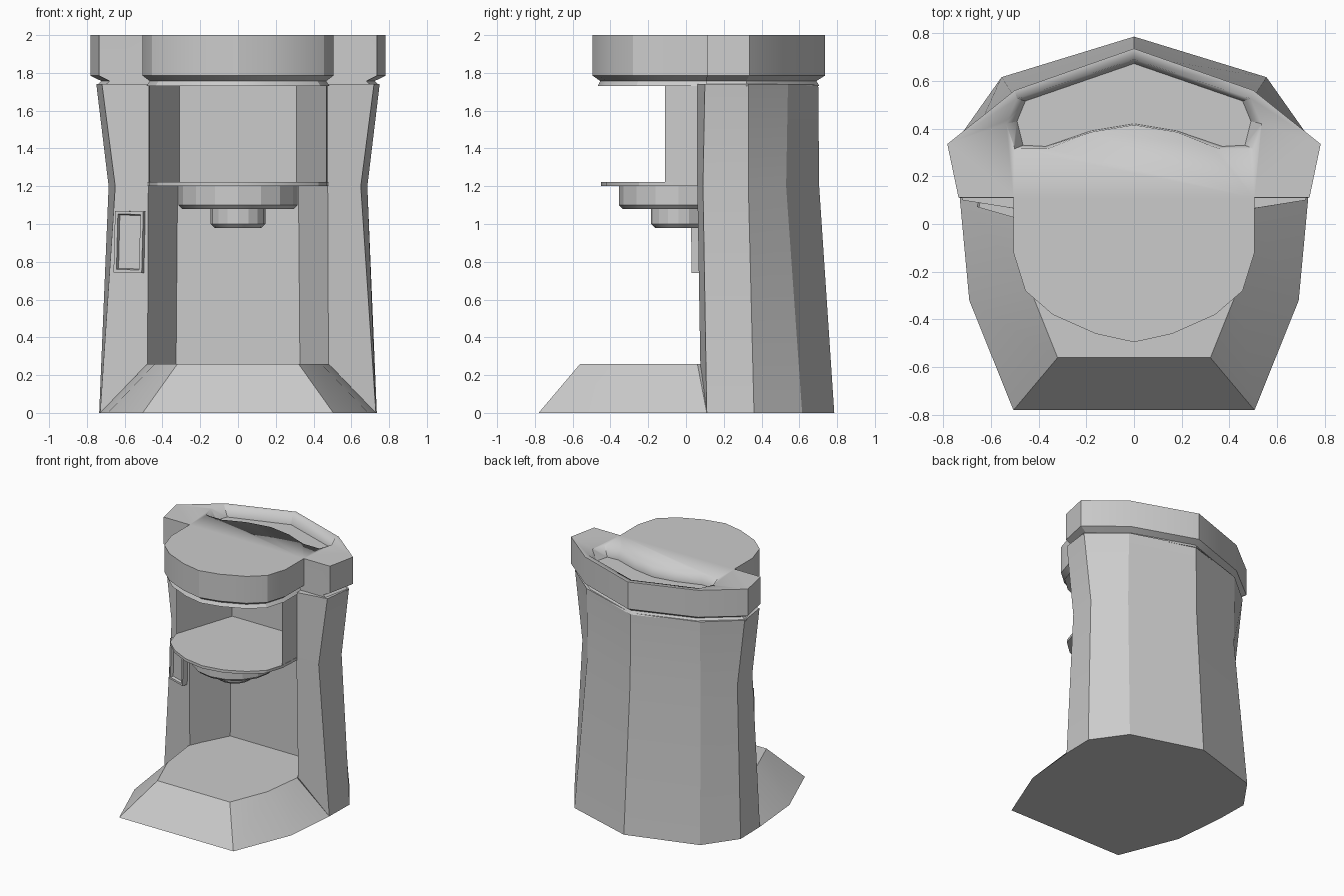
import bpy, bmesh, math
from mathutils import Vector, Matrix

if "Cube" in bpy.data.objects:
    bpy.data.objects.remove(bpy.data.objects["Cube"])


def sym(half):
    """Mirror a right-hand half outline across x = 0 into a closed outline."""
    return half + [(-x, y) for x, y in reversed(half) if abs(x) > 1e-6]


def finish(bm, name, angle=22):
    bmesh.ops.recalc_face_normals(bm, faces=bm.faces)
    me = bpy.data.meshes.new(name)
    bm.to_mesh(me)
    bm.free()
    ob = bpy.data.objects.new(name, me)
    bpy.context.collection.objects.link(ob)
    bpy.ops.object.select_all(action='DESELECT')
    ob.select_set(True)
    bpy.context.view_layer.objects.active = ob
    bpy.ops.object.shade_smooth_by_angle(angle=math.radians(angle))
    return ob


def loft(name, levels):
    """Skin a list of (z, outline) levels and cap both ends."""
    bm = bmesh.new()
    rings = [[bm.verts.new((x, y, z)) for x, y in pts] for z, pts in levels]
    for a, b in zip(rings, rings[1:]):
        n = len(a)
        for i in range(n):
            j = (i + 1) % n
            bm.faces.new((a[i], a[j], b[j], b[i]))
    bm.faces.new(rings[0][::-1])
    bm.faces.new(rings[-1])
    return finish(bm, name)


def scaled(pts, sx, sy, cy):
    return [(x * sx, cy + (y - cy) * sy) for x, y in pts]


def circle(r, cy, n=16):
    return [(r * math.cos(2 * math.pi * i / n), cy + r * math.sin(2 * math.pi * i / n))
            for i in range(n)]


# U-shaped main body, waisted at mid height
loft("body", [
    (0.0, sym([(.33, .37), (.48, .08), (.73, .11), (.735, .36), (.555, .615), (0, .785)])),
    (1.2, sym([(.32, .37), (.475, .06), (.65, .09), (.685, .33), (.5, .53), (0, .705)])),
    (1.74, sym([(.31, .37), (.47, .06), (.72, .10), (.75, .33), (.5, .54), (0, .70)])),
])

# Sloped foot that carries the cup
loft("base", [
    (0.0, sym([(.505, -.78), (.69, -.32), (.73, .11), (.36, .42)])),
    (0.26, sym([(.32, -.56), (.44, -.26), (.48, .06), (.34, .38)])),
])

# Side cheeks of the upper compartment
for s, side in ((1, "right"), (-1, "left")):
    cheek = [(s * x, y) for x, y in [(.478, .07), (.468, -.11), (.31, .37), (.5, .2)]]
    loft("cheek_" + side, [(1.2, cheek), (1.74, cheek)])

# Round shelf and stepped spout below it
shelf = sym([(0, -.45), (.17, -.42), (.32, -.345), (.425, -.25), (.47, -.11),
             (.48, .06), (.34, .38)])
loft("shelf", [(1.2, shelf), (1.222, shelf)])
for name, r, z0, z1 in (("brew_head", .315, 1.08, 1.21), ("spout", .145, .98, 1.09)):
    loft(name, [(z0, circle(r - .02, -.04)), (z0 + .02, circle(r, -.04)), (z1, circle(r, -.04))])

# Lid with a pinched collar underneath
lid = sym([(0, -.495), (.16, -.46), (.34, -.38), (.455, -.28), (.505, -.12), (.505, .11),
           (.735, .11), (.782, .335), (.5, .56), (0, .735)])
head = loft("lid", [
    (1.73, scaled(lid, .96, .955, .1)),
    (1.757, scaled(lid, .925, .93, .1)),
    (1.785, lid),
    (2.0, lid),
])

# Sunken handle tray cut into the back of the lid
slot = sym([(0, .415), (.18, .385), (.36, .315), (.5, .315), (.535, .42), (.49, .525), (0, .69)])
floor = sym([(0, .42), (.18, .39), (.37, .325), (.465, .33), (.49, .43), (.455, .515), (0, .672)])
tray = [(x + (x - u) * .25, y + (y - v) * .25) for (x, y), (u, v) in zip(slot, floor)]
cutter = loft("tray_cutter", [(1.92, floor), (2.02, tray)])
cutter.hide_render = True
mod = head.modifiers.new("tray", 'BOOLEAN')
mod.operation = 'DIFFERENCE'
mod.solver = 'EXACT'
mod.object = cutter
bpy.context.view_layer.objects.active = head
bpy.ops.object.modifier_apply(modifier=mod.name)
bpy.data.objects.remove(cutter)

# Framed switch panel on the left front face
bm = bmesh.new()
bmesh.ops.create_cube(bm, size=1)
bmesh.ops.scale(bm, vec=(.155, .06, .325), verts=bm.verts)
front = min(bm.faces, key=lambda f: f.calc_center_median().y)
bmesh.ops.inset_region(bm, faces=[front], thickness=.022)
bmesh.ops.inset_region(bm, faces=[front], thickness=.008, depth=-.02)
place = (Matrix.Translation(Vector((-.572, .078, .905)))
         @ Matrix.Rotation(math.radians(-16), 4, 'Z')
         @ Matrix.Rotation(math.radians(1.5), 4, 'Y'))
bmesh.ops.transform(bm, matrix=place, verts=bm.verts)
finish(bm, "switch_panel")
